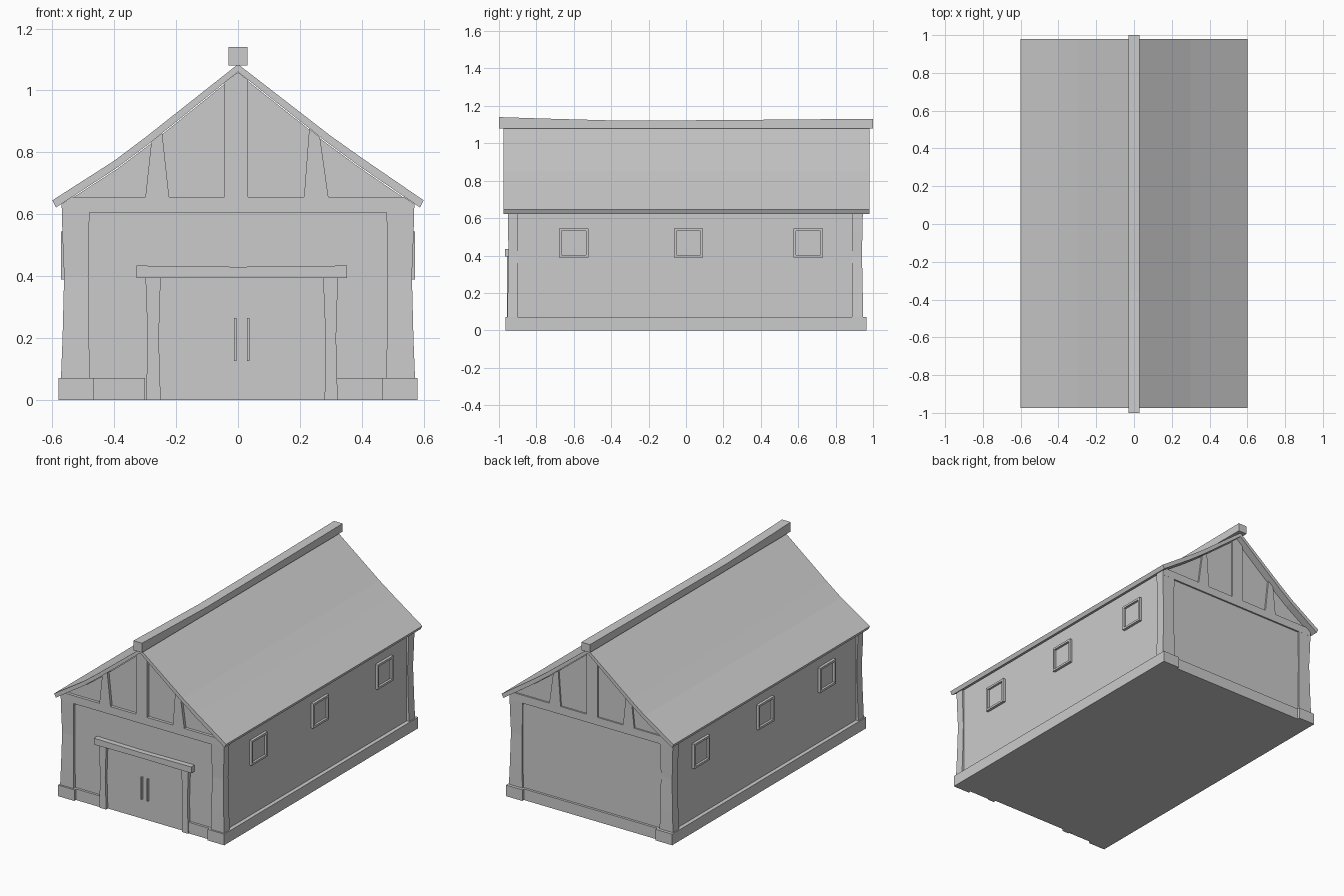
import bpy, bmesh

if "Cube" in bpy.data.objects:
    bpy.data.objects.remove(bpy.data.objects["Cube"], do_unlink=True)

GREY = (0.6, 0.6, 0.6, 1.0)
mat = bpy.data.materials.new("plain grey")
mat.use_nodes = True
mat.diffuse_color = GREY
mat.node_tree.nodes["Principled BSDF"].inputs["Base Color"].default_value = GREY


def loft(name, rings):
    """Closed solid through a list of equal-sized rings of 3D points."""
    bm = bmesh.new()
    loops = [[bm.verts.new(p) for p in ring] for ring in rings]
    n = len(loops[0])
    for low, high in zip(loops, loops[1:]):
        for i in range(n):
            j = (i + 1) % n
            bm.faces.new((low[i], low[j], high[j], high[i]))
    bm.faces.new(loops[0])
    bm.faces.new(loops[-1])
    bmesh.ops.recalc_face_normals(bm, faces=bm.faces)
    mesh = bpy.data.meshes.new(name)
    bm.to_mesh(mesh)
    bm.free()
    mesh.materials.append(mat)
    obj = bpy.data.objects.new(name, mesh)
    bpy.context.collection.objects.link(obj)
    return obj


def prism(name, profile, y0, y1):
    """Extrude an x-z outline along y."""
    return loft(name, [[(x, y, z) for x, z in profile] for y in (y0, y1)])


def box(name, x0, x1, y0, y1, z0, z1):
    return prism(name, [(x0, z0), (x1, z0), (x1, z1), (x0, z1)], y0, y1)


# Roof outline, bending slightly outward towards the eaves
top = [(-0.60, 0.645), (-0.40, 0.773), (-0.30, 0.848), (0, 1.085),
       (0.30, 0.853), (0.40, 0.782), (0.60, 0.645)]
under = [(-0.588, 0.622), (-0.39, 0.751), (-0.29, 0.826), (0, 1.06),
         (0.28, 0.838), (0.39, 0.757), (0.588, 0.622)]
prism("roof", top + under[::-1], -0.975, 0.98)

# Ridge beam with a gentle sag on its top
sag = [(-1, 1.14), (-0.75, 1.132), (-0.35, 1.121), (0.2, 1.124), (1, 1.131)]
loft("ridge_beam", [[(-0.03, y, 1.08), (0.03, y, 1.08), (0.03, y, h), (-0.03, y, h)]
                    for y, h in sag])

# Walls filling the timber frame
WALL_X, WALL_Y = 0.555, 0.935
inner = [(x, z - 0.004) for x, z in under[1:-1]]
prism("walls", [(WALL_X, 0), (-WALL_X, 0), (-WALL_X, 0.64)] + inner + [(WALL_X, 0.64)],
      -WALL_Y, WALL_Y)

# Gable timbers, repeated at the front and back
timbers = {
    "tie_beam": [(-0.568, 0.605), (0.568, 0.605), (0.568, 0.634), (0.538, 0.655),
                 (-0.538, 0.655), (-0.568, 0.634)],
    "king_post": [(-0.043, 0.65), (0.033, 0.65), (0.033, 1.033), (0, 1.059),
                  (-0.043, 1.026)],
    "left_strut": [(0.213, 0.65), (0.293, 0.65), (0.265, 0.848), (0.23, 0.876)],
    "right_strut": [(-0.30, 0.65), (-0.222, 0.65), (-0.245, 0.862), (-0.28, 0.834)],
}
for end, face in (("front", -0.953), ("back", 0.945)):
    inside = 0.92 if face > 0 else -0.92
    for part, outline in timbers.items():
        prism(f"{end}_{part}", outline, inside, face)

# Slightly crooked corner posts and their foot stones
wobble = [(0.05, 0.003, 0.002), (0.2, -0.003, 0.0), (0.4, -0.008, -0.004),
          (0.52, -0.003, -0.002), (0.634, 0.0, 0.0)]
for side, sx in (("left", 1), ("right", -1)):
    for end, face, back in (("front", -0.953, -0.9), ("back", 0.945, 0.887)):
        sy = 1 if face > 0 else -1
        rings = []
        for z, dx, dy in wobble:
            xo, xi, yo = sx * (0.57 + dx), sx * (0.48 - dx / 2), face + sy * dy
            rings.append([(xi, back, z), (xo, back, z), (xo, yo, z), (xi, yo, z)])
        loft(f"{end}_{side}_post", rings)
        box(f"{end}_{side}_stone", sx * 0.465, sx * 0.58, back, sy * 0.966, 0, 0.07)
    # Side plinth
    box(f"{side}_plinth", sx * 0.5, sx * 0.58, -0.9, 0.9, 0, 0.07)
    # Front plinth stops at the doorway
    box(f"front_{side}_plinth", sx * 0.3, sx * 0.47, -0.95, -0.9, 0, 0.07)
    # Windows: four frame bars around a recessed pane
    for n, y in enumerate((-0.6, 0.013, 0.654), 1):
        name = f"{side}_window_{n}"
        x0, x1 = sx * 0.54, sx * 0.572
        h, t, z = 0.078, 0.013, 0.467
        for lab, s in (("low", -1), ("high", 1)):
            box(f"{name}_{lab}_rail", x0, x1, y - h, y + h, z + s * h, z + s * (h - t))
            box(f"{name}_{lab}_stile", x0, x1, y + s * h, y + s * (h - t),
                z - h + t, z + h - t)
        box(f"{name}_pane", x0, sx * 0.558, y - h + t, y + h - t, z - h + t, z + h - t)
box("back_plinth", -0.47, 0.47, 0.9, 0.95, 0, 0.07)

# Doorway: crooked posts, lintel, door and two handles
prism("door_right_post", [(-0.297, 0), (-0.25, 0), (-0.256, 0.2), (-0.25, 0.396),
                          (-0.299, 0.396), (-0.292, 0.2)], -0.957, -0.92)
prism("door_left_post", [(0.28, 0), (0.322, 0), (0.317, 0.2), (0.323, 0.396),
                         (0.275, 0.396), (0.283, 0.2)], -0.957, -0.92)
prism("door_lintel", [(-0.328, 0.394), (0.0, 0.396), (0.352, 0.394), (0.352, 0.434),
                      (0.0, 0.43), (-0.328, 0.434)], -0.968, -0.92)
box("door", -0.255, 0.282, -0.939, -0.92, 0, 0.396)
for side, x in (("right", -0.009), ("left", 0.033)):
    box(f"door_{side}_handle", x - 0.004, x + 0.004, -0.952, -0.93, 0.126, 0.265)
